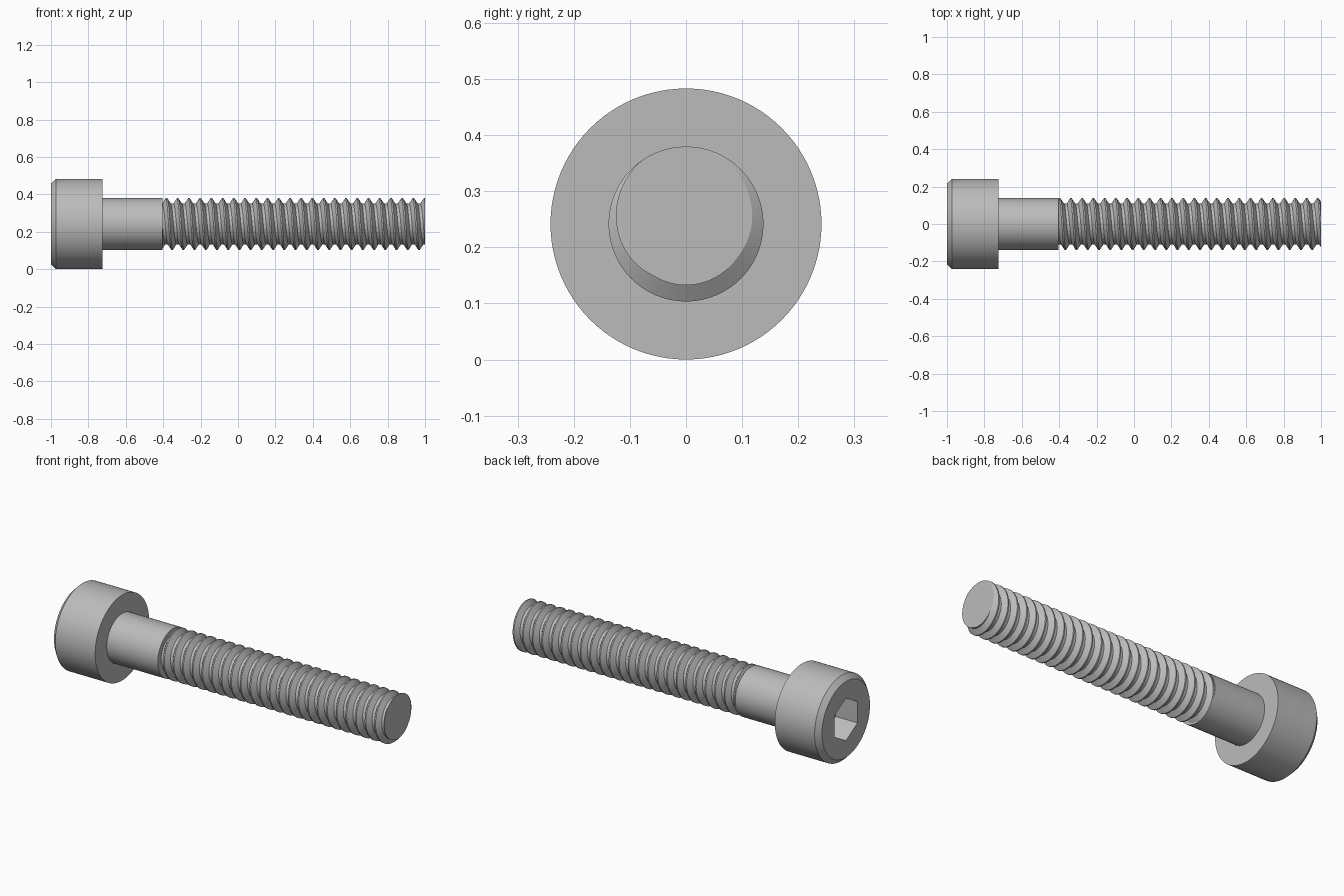
import bpy, bmesh
from math import cos, sin, pi, tau

cube = bpy.data.objects.get("Cube")
if cube:
    bpy.data.objects.remove(cube)

AXIS_Z = 0.2415      # height of the screw axis
SHANK_R = 0.138
ROOT_R = 0.109
PITCH = 0.06
THREAD_START, THREAD_END = -0.405, 1.0
CREST_ANGLE = 1.8    # where the crest meets the tip
SIDES = 96

steel = bpy.data.materials.new("steel_grey")
steel.use_nodes = True
grey = (0.5, 0.5, 0.5, 1)
steel.diffuse_color = grey
steel.node_tree.nodes["Principled BSDF"].inputs["Base Color"].default_value = grey


def point(x, r, a):
    return (x, r * cos(a), AXIS_Z + r * sin(a))


def finish(bm, name):
    bmesh.ops.remove_doubles(bm, verts=bm.verts, dist=1e-5)
    bmesh.ops.recalc_face_normals(bm, faces=bm.faces)
    mesh = bpy.data.meshes.new(name)
    bm.to_mesh(mesh)
    bm.free()
    obj = bpy.data.objects.new(name, mesh)
    mesh.materials.append(steel)
    bpy.context.collection.objects.link(obj)
    bpy.ops.object.select_all(action="DESELECT")
    obj.select_set(True)
    bpy.context.view_layer.objects.active = obj
    bpy.ops.object.shade_smooth_by_angle(angle=pi / 6)
    return obj


def circle(r):
    return lambda a: r


def hexagon(apothem):
    return lambda a: apothem / cos((a + pi / 6) % (pi / 3) - pi / 6)


def loft(name, rings):
    """Skin a list of (x, radius function) rings along the axis, capping both ends."""
    bm = bmesh.new()
    loops = [[bm.verts.new(point(x, f(tau * i / SIDES), tau * i / SIDES))
              for i in range(SIDES)] for x, f in rings]
    for p, q in zip(loops, loops[1:]):
        for i in range(SIDES):
            j = (i + 1) % SIDES
            bm.faces.new((p[i], p[j], q[j], q[i]))
    bm.faces.new(loops[0])
    bm.faces.new(loops[-1])
    return finish(bm, name)


# Head: socket floor, socket wall, top face, chamfer, side, underside
loft("socket_head", [
    (-0.862, hexagon(0.1035)), (-1.0, hexagon(0.1035)),
    (-1.0, circle(0.214)), (-0.973, circle(0.2415)),
    (-0.724, circle(0.2415)), (-0.724, circle(0.12))])

# Plain shank
loft("plain_shank", [(-0.73, circle(SHANK_R)), (THREAD_START, circle(SHANK_R))])


# Thread: a helical skin with flat crests and roots
def thread_radius(x, a):
    t = ((x - THREAD_END) / PITCH - (a - CREST_ANGLE) / tau) % 1
    d = min(t, 1 - t)                       # distance from the crest, in pitches
    k = min(max((d - 0.0625) / (0.375 - 0.0625), 0), 1)
    return SHANK_R + (ROOT_R - SHANK_R) * k


bm = bmesh.new()
phases = [-0.0625, 0.0625, 0.375, 0.625]     # crest and root corners
turns = int((THREAD_END - THREAD_START) / PITCH) + 3
rows = []
for n in range(-turns, 3):
    for ph in phases:
        row = []
        for i in range(SIDES + 1):
            a = tau * i / SIDES
            x = THREAD_END + PITCH * (n + ph + (a - CREST_ANGLE) / tau)
            x = min(max(x, THREAD_START), THREAD_END)
            row.append(bm.verts.new(point(x, thread_radius(x, a), a)))
        rows.append(row)
for p, q in zip(rows, rows[1:]):
    for i in range(SIDES):
        bm.faces.new((p[i], p[i + 1], q[i + 1], q[i]))
bmesh.ops.remove_doubles(bm, verts=bm.verts, dist=1e-5)
bmesh.ops.dissolve_degenerate(bm, edges=bm.edges, dist=1e-6)
bmesh.ops.holes_fill(bm, edges=[e for e in bm.edges if e.is_boundary], sides=0)
finish(bm, "threaded_rod")
